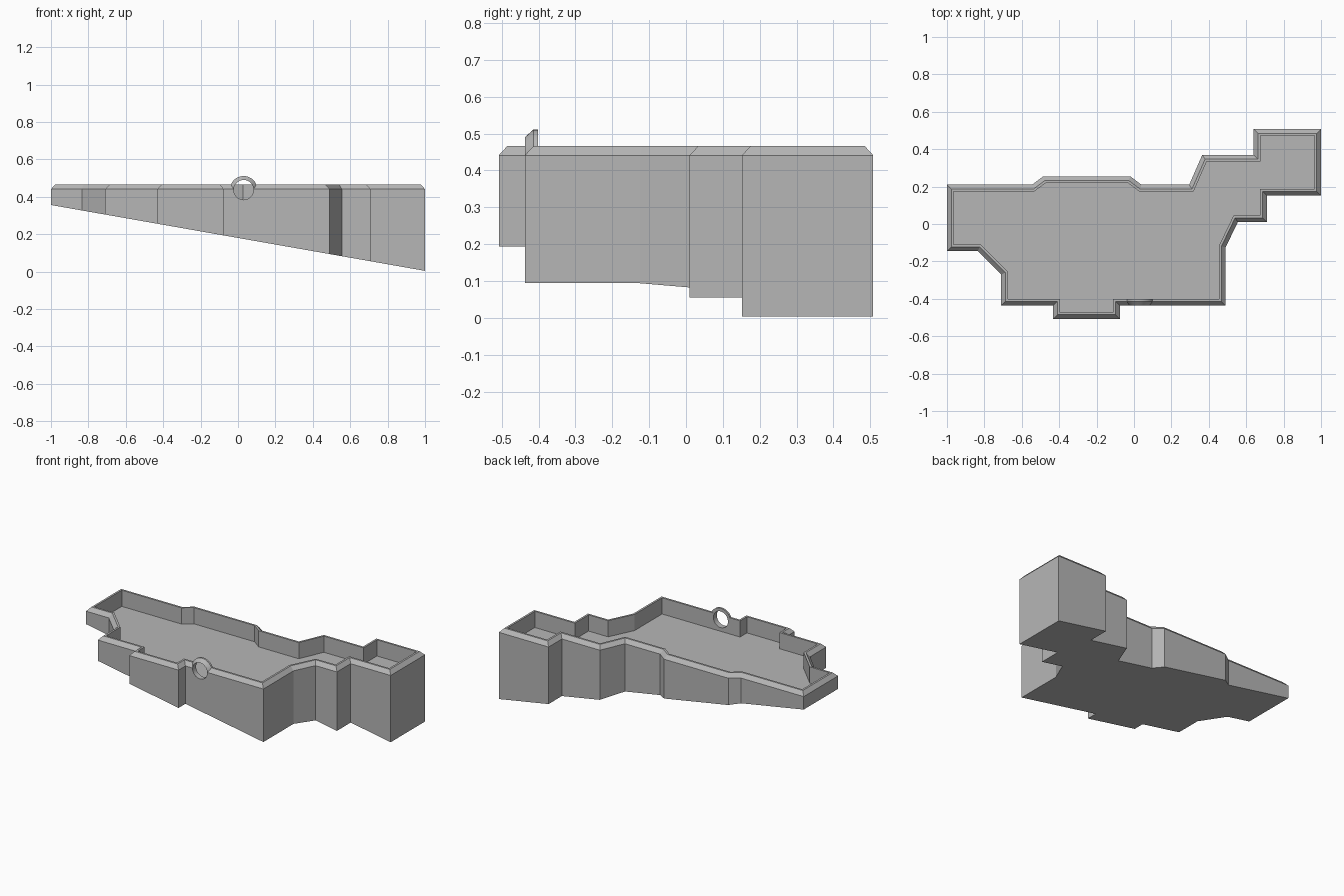
import bpy, bmesh, math
from mathutils import Vector, Matrix

cube = bpy.data.objects.get("Cube")
if cube:
    bpy.data.objects.remove(cube, do_unlink=True)

grey = bpy.data.materials.new("plain_grey")
grey.use_nodes = True
grey.diffuse_color = (0.47, 0.47, 0.47, 1)
grey.node_tree.nodes["Principled BSDF"].inputs["Base Color"].default_value = (0.47, 0.47, 0.47, 1)

WALL_Z, RIM_Z, FLOOR_Z = 0.441, 0.466, 0.36
CHAMFER, WALL = 0.023, 0.036
FRONT_Y = -0.437

# Outer outline of the tray, counterclockwise
OUTLINE = [Vector(p) for p in (
    (-1, -.145), (-.835, -.145), (-.71, -.27), (-.71, FRONT_Y),
    (-.432, FRONT_Y), (-.432, -.508), (-.075, -.508), (-.075, FRONT_Y),
    (.49, FRONT_Y), (.49, -.125), (.555, .01), (.71, .01), (.71, .152),
    (1, .152), (1, .508), (.64, .508), (.64, .37), (.365, .37),
    (.295, .21), (.04, .21), (-.02, .255), (-.485, .255), (-.545, .21), (-1, .21))]


def inset(points, d):
    """Offset a counterclockwise outline inward with mitred corners."""
    result = []
    for i, p in enumerate(points):
        a = (p - points[i - 1]).normalized()
        b = (points[(i + 1) % len(points)] - p).normalized()
        na, nb = Vector((-a.y, a.x)), Vector((-b.y, b.x))
        result.append(p + (na + nb) * d / (1 + na.dot(nb)))
    return result


def bridge(bm, lower, upper):
    n = len(lower)
    for i in range(n):
        j = (i + 1) % n
        bm.faces.new((lower[i], lower[j], upper[j], upper[i]))


def finish(bm, name):
    bmesh.ops.recalc_face_normals(bm, faces=bm.faces)
    mesh = bpy.data.meshes.new(name)
    bm.to_mesh(mesh)
    bm.free()
    obj = bpy.data.objects.new(name, mesh)
    bpy.context.collection.objects.link(obj)
    mesh.materials.append(grey)
    return obj


def select_only(obj):
    bpy.ops.object.select_all(action='DESELECT')
    obj.select_set(True)
    bpy.context.view_layer.objects.active = obj


def underside(x):
    return 0.18 - 0.176 * x


# Tray: sloping underside, walls, chamfered rim and sunken flat floor
bm = bmesh.new()
loops = [[bm.verts.new((p.x, p.y, underside(p.x))) for p in OUTLINE]]
for d, z in ((0, WALL_Z), (CHAMFER, RIM_Z), (WALL, RIM_Z), (WALL, FLOOR_Z)):
    loops.append([bm.verts.new((p.x, p.y, z)) for p in inset(OUTLINE, d)])
for low, high in zip(loops, loops[1:]):
    bridge(bm, low, high)
bm.faces.new(loops[0][::-1])
bm.faces.new(loops[-1])
tray = finish(bm, "tray")

# Round opening through the front wall
HOLE_X, HOLE_Z, HOLE_R, RING_R = 0.03, 0.437, 0.053, 0.074
SIDES = 32
bm = bmesh.new()
bmesh.ops.create_cone(bm, cap_ends=True, segments=SIDES, radius1=HOLE_R, radius2=HOLE_R, depth=0.1,
                      matrix=Matrix.Translation((HOLE_X, FRONT_Y + 0.02, HOLE_Z))
                      @ Matrix.Rotation(math.pi / 2, 4, 'X'))
cutter = finish(bm, "opening_cutter")
cutter.hide_render = True
cut = tray.modifiers.new("opening", 'BOOLEAN')
cut.operation = 'DIFFERENCE'
cut.solver = 'EXACT'
cut.object = cutter
select_only(tray)
bpy.ops.object.modifier_apply(modifier=cut.name)
bpy.data.objects.remove(cutter, do_unlink=True)

# Chamfered ring around the opening, arching above the rim
bm = bmesh.new()
back = FRONT_Y + WALL - 0.001
profile = ((HOLE_R, FRONT_Y), (RING_R, FRONT_Y + CHAMFER), (RING_R, back), (HOLE_R, back))
rings = []
for r, y in profile:
    angles = [2 * math.pi * i / SIDES for i in range(SIDES)]
    rings.append([bm.verts.new((HOLE_X + r * math.cos(t), y, HOLE_Z + r * math.sin(t))) for t in angles])
for i in range(len(rings)):
    bridge(bm, rings[i - 1], rings[i])
ring = finish(bm, "opening_ring")
select_only(ring)
bpy.ops.object.shade_smooth_by_angle(angle=math.radians(30))
